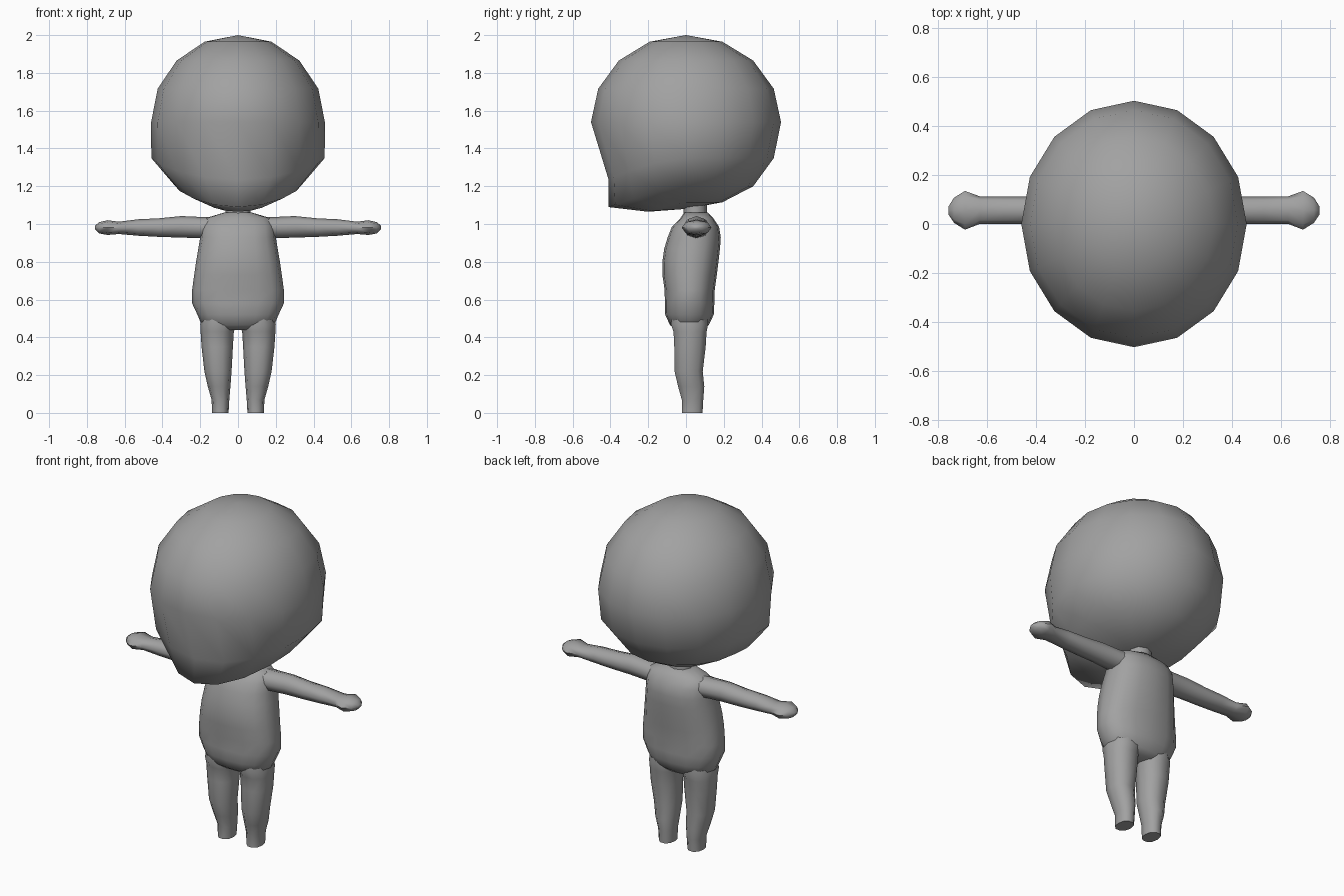
import bpy, bmesh, math
from mathutils import Vector

if "Cube" in bpy.data.objects:
    bpy.data.objects.remove(bpy.data.objects["Cube"])

grey = bpy.data.materials.new("plain grey")
grey.diffuse_color = (0.36, 0.36, 0.36, 1)
grey.use_nodes = True
grey.node_tree.nodes["Principled BSDF"].inputs["Base Color"].default_value = grey.diffuse_color


def finish(name, bm, angle):
    bmesh.ops.recalc_face_normals(bm, faces=bm.faces)
    me = bpy.data.meshes.new(name)
    bm.to_mesh(me)
    bm.free()
    me.materials.append(grey)
    ob = bpy.data.objects.new(name, me)
    bpy.context.collection.objects.link(ob)
    bpy.ops.object.select_all(action='DESELECT')
    ob.select_set(True)
    bpy.context.view_layer.objects.active = ob
    bpy.ops.object.shade_smooth_by_angle(angle=math.radians(angle))
    return ob


def loft(name, rings, sides=12, power=1.0, axis='Z', sign=1, angle=60):
    """Rings are (position, a_min, a_max, b_min, b_max); a, b = x, y or y, z."""
    bm = bmesh.new()
    loops = []
    for p, a0, a1, b0, b1 in rings:
        loop = []
        for i in range(sides):
            t = 2 * math.pi * i / sides
            c, s = math.cos(t), math.sin(t)
            c = math.copysign(abs(c) ** power, c)
            s = math.copysign(abs(s) ** power, s)
            a = (a0 + a1) / 2 + c * (a1 - a0) / 2
            b = (b0 + b1) / 2 + s * (b1 - b0) / 2
            co = (a * sign, b, p) if axis == 'Z' else (p * sign, a, b)
            loop.append(bm.verts.new(co))
        loops.append(loop)
    for l0, l1 in zip(loops, loops[1:]):
        for i in range(sides):
            j = (i + 1) % sides
            bm.faces.new((l0[i], l0[j], l1[j], l1[i]))
    bm.faces.new(loops[0])
    bm.faces.new(loops[-1])
    return finish(name, bm, angle)


# Head: a coarse sphere with its lower front pulled into a chin
bm = bmesh.new()
bmesh.ops.create_uvsphere(bm, u_segments=16, v_segments=8, radius=1)
# ring number: (front y, front drop in z, side widening)
chin = {5: (-0.41, 0.114, 1.08), 6: (-0.41, 0.11, 1.02), 7: (-0.20, 0.05, 1.0)}
for v in bm.verts:
    ring = round(math.acos(max(-1, min(1, v.co.z))) / (math.pi / 8))
    flat = math.hypot(v.co.x, v.co.y)
    front = max(0, -v.co.y / flat) if flat > 0.01 else 0
    v.co = Vector((v.co.x * 0.46, v.co.y * 0.503, 1.54 + v.co.z * 0.46))
    if ring in chin:
        y, drop, wide = chin[ring]
        v.co.x *= wide
        v.co.y += front ** 2 * (y + 0.503 * flat)
        v.co.z -= drop * front ** 1.5 + (0.015 if ring in (5, 6) else 0)
finish("head", bm, 80)

# Neck
loft("neck", [(1.02, -.075, .075, -.02, .115), (1.06, -.065, .065, -.012, .11),
              (1.14, -.065, .065, -.012, .11)], sides=8)

# Torso: belly, chest and sloping shoulders
body = [(.44, .13, -.05, .09), (.465, .192, -.085, .12), (.52, .215, -.11, .147),
        (.58, .243, -.112, .15), (.65, .243, -.113, .152), (.73, .232, -.125, .163),
        (.80, .222, -.125, .172), (.87, .21, -.115, .18), (.93, .2, -.097, .184),
        (.985, .195, -.075, .175), (1.03, .175, -.03, .145), (1.06, .075, -.01, .115)]
loft("torso", [(z, -w, w, f, b) for z, w, f, b in body], 16, 0.85)

# Legs and arms, mirrored left and right
leg = [(0, .05, .137, -.025, .09), (.07, .046, .14, -.025, .094),
       (.14, .04, .16, -.045, .1), (.22, .034, .178, -.064, .092),
       (.35, .027, .193, -.066, .108), (.43, .022, .198, -.07, .113),
       (.47, .01, .2, -.085, .122), (.54, .02, .19, -.07, .11)]
arm = [(.10, -.02, .13, .92, 1.04), (.19, -.01, .12, .925, 1.037),
       (.30, -.002, .113, .928, 1.042), (.42, 0, .112, .932, 1.03),
       (.53, 0, .112, .938, 1.025), (.63, 0, .113, .947, 1.012),
       (.69, -.023, .135, .942, 1.02), (.735, .005, .107, .95, 1.01),
       (.758, .04, .07, .972, .99)]
for side, sign in (("right", 1), ("left", -1)):
    loft(side + "_leg", leg, 10, 0.9, sign=sign)
    loft(side + "_arm", arm, 8, 0.9, axis='X', sign=sign)
